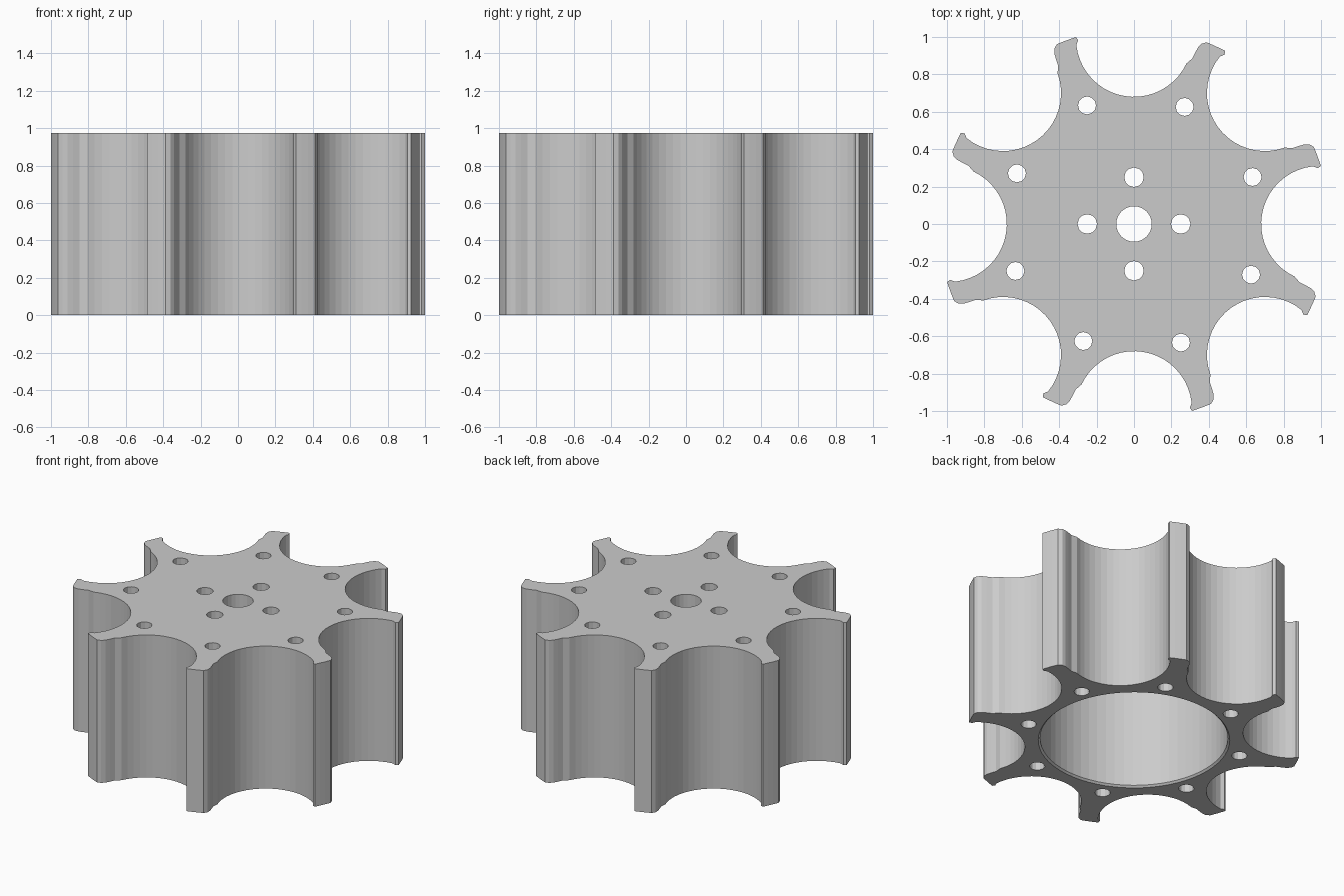
import bpy, bmesh
from math import pi, cos, sin, radians
from mathutils import Vector, Matrix

cube = bpy.data.objects.get("Cube")
if cube:
    bpy.data.objects.remove(cube, do_unlink=True)

HEIGHT = 0.975
ARMS = 8
TIP_RADIUS = 1.046
VALLEY_CENTRE, VALLEY_RADIUS = 0.99, 0.31
PLATE_THICKNESS = 0.2

grey = bpy.data.materials.new("plain_grey")
grey.use_nodes = True
grey.diffuse_color = (0.6, 0.6, 0.6, 1)
grey.node_tree.nodes["Principled BSDF"].inputs["Base Color"].default_value = grey.diffuse_color


def circle(radius, sides, x=0, y=0):
    return [(x + radius * cos(2 * pi * i / sides), y + radius * sin(2 * pi * i / sides))
            for i in range(sides)]


def add_loft(bm, rings):
    """Closed solid through rings given as (outline, z)."""
    loops = [[bm.verts.new((x, y, z)) for x, y in outline] for outline, z in rings]
    count = len(loops[0])
    for low, high in zip(loops, loops[1:]):
        for i in range(count):
            j = (i + 1) % count
            bm.faces.new((low[i], low[j], high[j], high[i]))
    bm.faces.new(loops[0][::-1])
    bm.faces.new(loops[-1])


def make_object(name, solids):
    bm = bmesh.new()
    for rings in solids:
        add_loft(bm, rings)
    bmesh.ops.recalc_face_normals(bm, faces=bm.faces)
    mesh = bpy.data.meshes.new(name)
    bm.to_mesh(mesh)
    bm.free()
    mesh.materials.append(grey)
    obj = bpy.data.objects.new(name, mesh)
    bpy.context.collection.objects.link(obj)
    return obj


def hub_outline():
    # One valley and the arm tip beside it, repeated around the hub
    sector = [(-0.298, 0.982)]
    steps = 20
    for i in range(steps + 1):
        a = radians(186 + (335 - 186) * i / steps)
        sector.append((VALLEY_RADIUS * cos(a), VALLEY_CENTRE + VALLEY_RADIUS * sin(a)))
    sector += [(0.312, 0.885), (0.328, 0.918), (0.343, 0.945), (0.362, 0.964)]
    for degrees in (68.2, 66, 64, 62.2):
        a = radians(degrees)
        sector.append((TIP_RADIUS * cos(a), TIP_RADIUS * sin(a)))
    outline = []
    for k in range(ARMS):
        turn = Matrix.Rotation(-2 * pi * k / ARMS, 2)
        outline += [tuple(turn @ Vector(p)) for p in sector]
    return outline[::-1]


# Star-shaped hub body
outline = hub_outline()
hub = make_object("hub_body", [[(outline, 0), (outline, HEIGHT)]])

# Round pocket underneath, with a small chamfer at its mouth
pocket = make_object("pocket_cutter", [[
    (circle(0.604, 64), -0.01), (circle(0.582, 64), 0.012),
    (circle(0.582, 64), HEIGHT - PLATE_THICKNESS)]])

# Shaft hole, inner bolt holes and arm bolt holes
hole_outlines = [circle(0.095, 24)]
for k in range(4):
    hole_outlines.append(circle(0.052, 12, 0.25 * cos(k * pi / 2), 0.25 * sin(k * pi / 2)))
for k in range(ARMS):
    a = radians(21.6) + 2 * pi * k / ARMS
    hole_outlines.append(circle(0.048, 12, 0.682 * cos(a), 0.682 * sin(a)))
holes = make_object("hole_cutter", [[(h, -0.1), (h, HEIGHT + 0.1)] for h in hole_outlines])

bpy.context.view_layer.objects.active = hub
for cutter in (pocket, holes):
    cutter.hide_render = True
    cut = hub.modifiers.new(cutter.name, "BOOLEAN")
    cut.operation = "DIFFERENCE"
    cut.solver = "EXACT"
    cut.object = cutter
    bpy.ops.object.modifier_apply(modifier=cut.name)
    bpy.data.objects.remove(cutter, do_unlink=True)
